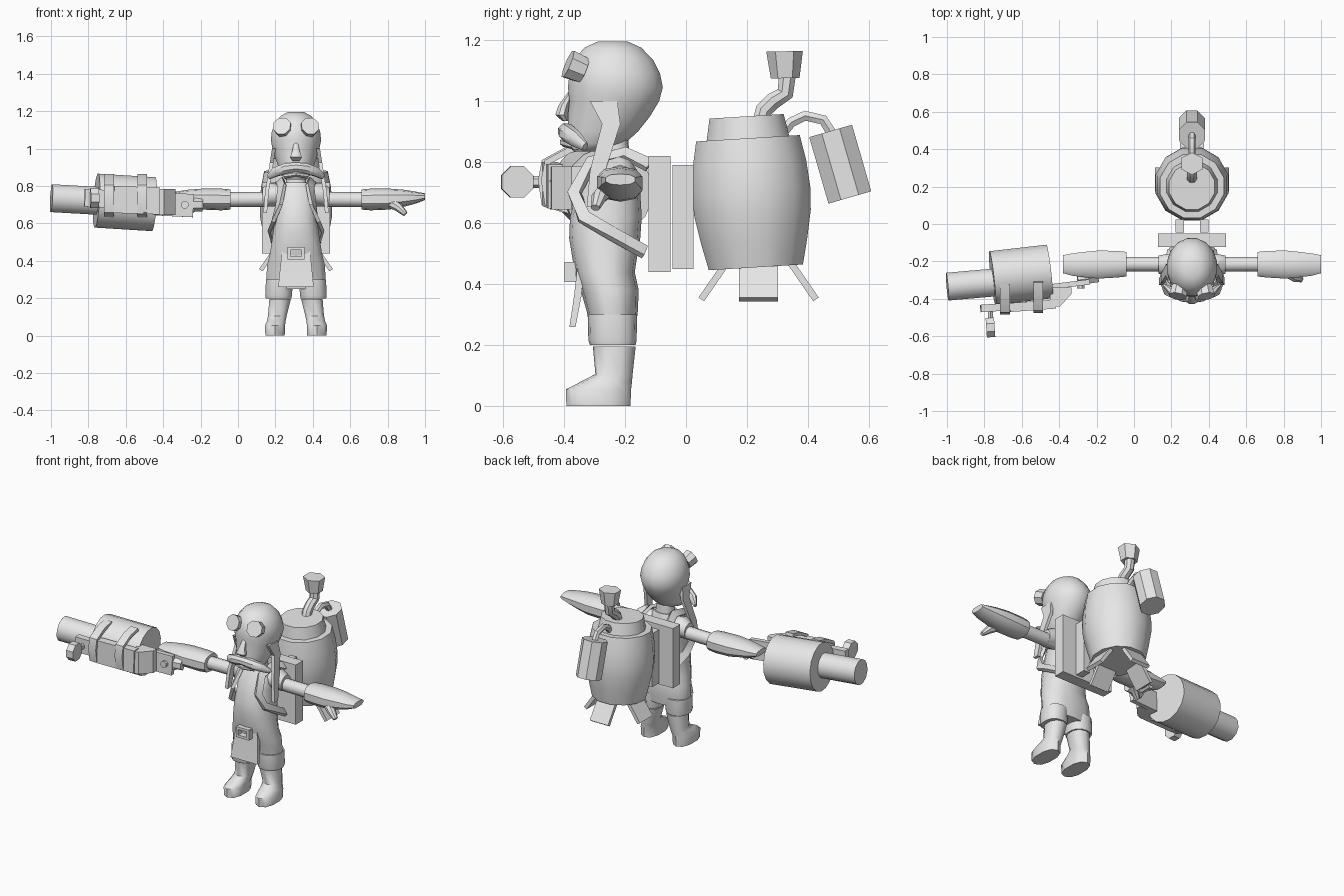
import bpy, bmesh, math
from mathutils import Vector

CX = 0.31  # centre line of the figure
grey = bpy.data.materials.new("plain_grey")
grey.diffuse_color = (0.8, 0.8, 0.8, 1)


def finish(name, bm, angle=40):
    bmesh.ops.recalc_face_normals(bm, faces=bm.faces)
    me = bpy.data.meshes.new(name)
    bm.to_mesh(me)
    bm.free()
    me.materials.append(grey)
    me.polygons.foreach_set("use_smooth", [True] * len(me.polygons))
    me.set_sharp_from_angle(angle=math.radians(angle))
    ob = bpy.data.objects.new(name, me)
    bpy.context.collection.objects.link(ob)


def sweep(name, pts, sizes, n=12, up=(0, 0, 1), axis=None, power=1.0, angle=40):
    """Capped tube through pts; sizes = one (half width, half height) or one per point."""
    pts = [Vector(p) for p in pts]
    if not isinstance(sizes, list):
        sizes = [sizes] * len(pts)
    bm, rings = bmesh.new(), []
    for i, p in enumerate(pts):
        t = Vector(axis) if axis else pts[min(i + 1, len(pts) - 1)] - pts[max(i - 1, 0)]
        side = t.cross(Vector(up)).normalized()
        nor = side.cross(t).normalized()
        w, h = sizes[i]
        k = math.sqrt(2) if n == 4 else 1
        ring = []
        for j in range(n):
            a = 2 * math.pi * (j + 0.5) / n
            c, s = math.cos(a), math.sin(a)
            c = math.copysign(abs(c) ** power, c)
            s = math.copysign(abs(s) ** power, s)
            ring.append(bm.verts.new(p + side * c * w * k + nor * s * h * k))
        rings.append(ring)
    for a, b in zip(rings, rings[1:]):
        for j in range(n):
            bm.faces.new((a[j], a[(j + 1) % n], b[(j + 1) % n], b[j]))
    bm.faces.new(rings[0])
    bm.faces.new(rings[-1])
    finish(name, bm, angle)


def stack(name, rows, n=14, power=0.85, angle=50):
    """Upright loft; rows = (z, x centre, half width, y front, y back)."""
    sweep(name, [(x, (f + b) / 2, z) for z, x, w, f, b in rows],
          [(w, (b - f) / 2) for z, x, w, f, b in rows], n, (0, 1, 0), (0, 0, 1), power, angle)


def box(name, x0, x1, y0, y1, z0, z1):
    sweep(name, [(x0, (y0 + y1) / 2, (z0 + z1) / 2), (x1, (y0 + y1) / 2, (z0 + z1) / 2)],
          ((y1 - y0) / 2, (z1 - z0) / 2), 4)


def prism(name, poly, z0, z1):
    bm = bmesh.new()
    f = bm.faces.new([bm.verts.new((x, y, z0)) for x, y in poly])
    r = bmesh.ops.extrude_face_region(bm, geom=[f])
    bmesh.ops.translate(bm, verts=[v for v in r["geom"] if isinstance(v, bmesh.types.BMVert)],
                        vec=(0, 0, z1 - z0))
    finish(name, bm)


# ---- head and face ----
stack("head", [(0.835, CX, 0.055, -0.37, -0.27), (0.86, CX, 0.08, -0.39, -0.20),
               (0.90, CX, 0.095, -0.39, -0.155), (0.95, CX, 0.113, -0.39, -0.115),
               (1.0, CX, 0.128, -0.385, -0.085), (1.045, CX, 0.137, -0.39, -0.073),
               (1.09, CX, 0.132, -0.385, -0.082), (1.135, CX, 0.115, -0.37, -0.105),
               (1.175, CX, 0.083, -0.335, -0.145), (1.195, CX, 0.045, -0.29, -0.19)],
      16, 1.0)
stack("neck", [(0.77, CX, 0.06, -0.29, -0.18), (0.88, CX, 0.05, -0.28, -0.19)])
sweep("nose", [(CX, -0.375, 1.03), (CX, -0.40, 0.985), (CX, -0.408, 0.955), (CX, -0.395, 0.935)],
      [(0.012, 0.012), (0.022, 0.02), (0.034, 0.022), (0.02, 0.012)], 8, (0, 1, 0), (0, 0, 1))
sweep("moustache", [(CX + x, y, z) for x, y, z in
                    [(-0.145, -0.33, 0.85), (-0.11, -0.36, 0.875), (-0.05, -0.388, 0.895), (0, -0.393, 0.902),
                     (0.05, -0.388, 0.895), (0.11, -0.36, 0.875), (0.145, -0.33, 0.85)]],
      [(0.01, 0.015), (0.024, 0.027), (0.03, 0.03), (0.028, 0.026), (0.03, 0.03), (0.024, 0.027), (0.01, 0.015)], 8)
sweep("lower_lip", [(CX - 0.06, -0.36, 0.855), (CX, -0.395, 0.865), (CX + 0.06, -0.36, 0.855)], (0.02, 0.016), 8)

# ---- torso and clothes ----
stack("torso", [(0.25, CX, 0.155, -0.315, -0.165), (0.31, CX, 0.162, -0.325, -0.158),
                (0.38, CX, 0.157, -0.345, -0.155), (0.44, CX, 0.142, -0.365, -0.168),
                (0.55, CX, 0.125, -0.383, -0.15), (0.62, CX, 0.115, -0.38, -0.145),
                (0.70, CX, 0.108, -0.36, -0.15), (0.77, CX, 0.105, -0.33, -0.165),
                (0.82, CX, 0.07, -0.30, -0.18)])
sweep("apron_flap", [(CX, -0.345, 0.45), (CX, -0.355, 0.36), (CX, -0.372, 0.26)],
      [(0.075, 0.012), (0.085, 0.012), (0.095, 0.01)], 4, (0, 1, 0), (0, 0, 1))
for z in (0.415, 0.465):
    box("buckle_bar", CX - 0.045, CX + 0.045, -0.398, -0.36, z - 0.008, z + 0.008)
for x in (-0.038, 0.038):
    box("buckle_side", CX + x - 0.008, CX + x + 0.008, -0.398, -0.36, 0.415, 0.465)

# ---- mirrored parts of the figure ----
for s in (-1, 1):
    def X(d):
        return CX + s * d
    stack("boot", [(0.0, X(0.112), 0.054, -0.392, -0.182), (0.055, X(0.112), 0.056, -0.394, -0.18),
                   (0.08, X(0.105), 0.052, -0.345, -0.177), (0.105, X(0.10), 0.052, -0.297, -0.175),
                   (0.195, X(0.085), 0.06, -0.305, -0.165)], 10)
    stack("trouser_leg", [(0.20, X(0.093), 0.07, -0.315, -0.165), (0.215, X(0.093), 0.073, -0.32, -0.162),
                          (0.30, X(0.088), 0.074, -0.322, -0.16)])
    sweep("goggle", [(X(0.066), -0.335, 1.10), (X(0.076), -0.387, 1.122)],
          [(0.045, 0.045), (0.05, 0.05)], 8)
    sweep("helmet_strap", [(X(0.118), -0.27, 1.0), (X(0.13), -0.245, 0.925), (X(0.155), -0.29, 0.77),
                           (X(0.165), -0.307, 0.655)],
          [(0.01, 0.045), (0.01, 0.03), (0.01, 0.025), (0.01, 0.018)], 4, (0, 1, 0), (0, 0, 1))
    sweep("harness", [(X(0.10), -0.12, 0.79), (X(0.085), -0.2, 0.828), (X(0.075), -0.31, 0.80),
                      (X(0.09), -0.365, 0.70), (X(0.115), -0.335, 0.62), (X(0.13), -0.25, 0.57),
                      (X(0.11), -0.135, 0.505)], (0.022, 0.01), 4,
          (s * 0.6, -0.3, 0.75))
    ax = (s, 0, 0)
    sweep("shoulder", [(X(0.06), -0.225, 0.755), (X(0.14), -0.22, 0.755), (X(0.18), -0.217, 0.74)],
          [(0.06, 0.05), (0.062, 0.063), (0.05, 0.05)], 10, axis=ax)
    sweep("upper_arm", [(X(0.10), -0.215, 0.73), (X(0.36), -0.215, 0.727)], (0.04, 0.04), 10, axis=ax)
    sweep("glove", [(X(d), y, z) for d, y, z in
                    [(0.35, -0.215, 0.728), (0.40, -0.215, 0.728), (0.50, -0.217, 0.73),
                     (0.58, -0.217, 0.735), (0.64, -0.217, 0.738), (0.69, -0.215, 0.743)]],
          [(0.068, 0.054), (0.074, 0.058), (0.078, 0.056), (0.07, 0.045), (0.062, 0.032), (0.05, 0.018)],
          10, axis=ax, power=0.8)
    sweep("thumb", [(X(0.50), -0.255, 0.715), (X(0.55), -0.285, 0.685), (X(0.585), -0.297, 0.65)],
          [(0.03, 0.03), (0.026, 0.024), (0.016, 0.014)], 8)
    # struts between the back frame and the barrel
    box("back_strut", CX + s * 0.065 - 0.023, CX + s * 0.065 + 0.023, -0.045, 0.025, 0.45, 0.79)

# ---- backpack ----
box("back_frame", 0.127, 0.493, -0.123, -0.05, 0.44, 0.82)
base, top = Vector((CX, 0.229, 0.455)), Vector((CX, 0.203, 0.878))
profile = [(0, 0.16), (0.2, 0.18), (0.42, 0.198), (0.6, 0.201), (0.8, 0.193), (1, 0.176)]
sweep("barrel", [base.lerp(top, t) for t, r in profile], [(r, r) for t, r in profile], 12,
      (0, 1, 0), top - base)
sweep("barrel_lid", [base.lerp(top, t) for t in (0.98, 1.17)], [(0.142, 0.142), (0.126, 0.126)], 12, (0, 1, 0))
for i in range(4):  # splayed flat feet
    a = i * math.pi / 2
    d, t = Vector((math.cos(a), math.sin(a), 0)), Vector((-math.sin(a), math.cos(a), 0))
    c = Vector((CX, 0.238, 0))
    sweep("barrel_foot", [c + d * 0.105 + Vector((0, 0, 0.47)), c + d * 0.188 + Vector((0, 0, 0.35))],
          (0.064, 0.011), 4, d)
sweep("chimney_pipe", [(CX, 0.245, 0.93), (CX, 0.255, 0.97), (CX, 0.285, 1.0), (CX, 0.325, 1.025),
                       (CX, 0.333, 1.09)], (0.03, 0.03), 8, (1, 0, 0))
sweep("chimney_funnel", [(CX, 0.325, 1.075), (CX, 0.323, 1.163)], [(0.05, 0.047), (0.066, 0.06)], 6, (0, 1, 0))
sweep("canister", [(CX, 0.474, 0.902), (CX, 0.537, 0.684)], (0.076, 0.079), 8, (0, 1, 0))
sweep("canister_hose", [(CX, 0.32, 0.90), (CX, 0.345, 0.93), (CX, 0.39, 0.952), (CX, 0.45, 0.938),
                        (CX, 0.48, 0.89)], (0.019, 0.019), 6, (1, 0, 0))

# ---- hand cannon ----
sweep("cannon_drum", [(-0.757, -0.289, 0.722), (-0.452, -0.254, 0.703)], (0.147, 0.147), 16)
sweep("cannon_muzzle", [(-0.998, -0.335, 0.735), (-0.75, -0.313, 0.721)], (0.077, 0.077), 12)
sweep("cannon_rail", [(-0.82, -0.452, 0.737), (-0.42, -0.425, 0.72)], (0.02, 0.047), 4)
sweep("cannon_cover", [(-0.665, -0.447, 0.728), (-0.42, -0.428, 0.72)], (0.024, 0.072), 4)
for x, dy in ((-0.69, 0), (-0.512, 0.01)):
    sweep("cannon_band", [(x, y + dy, z) for y, z in
                          [(-0.32, 0.855), (-0.39, 0.84), (-0.465, 0.80), (-0.475, 0.74),
                           (-0.465, 0.665), (-0.39, 0.64), (-0.32, 0.59)]], (0.01, 0.026), 4, (1, 0, 0))
prism("cannon_elbow", [(-0.45, -0.34), (-0.335, -0.34), (-0.335, -0.375), (-0.395, -0.44), (-0.45, -0.445)],
      0.645, 0.785)
sweep("wrist_plate", [(-0.44, -0.335, 0.705), (-0.24, -0.31, 0.695)], (0.014, 0.062), 4)
sweep("wrist_link", [(-0.30, -0.30, 0.70), (-0.19, -0.285, 0.70)], (0.03, 0.035), 6)
sweep("wrist_bolt", [(-0.285, -0.345, 0.70), (-0.285, -0.19, 0.70)], (0.021, 0.021), 8)
sweep("crank_stem", [(-0.767, -0.44, 0.735), (-0.767, -0.53, 0.735)], (0.015, 0.02), 6)
sweep("crank_knob", [(-0.79, -0.555, 0.735), (-0.745, -0.552, 0.735)], (0.056, 0.056), 8)
